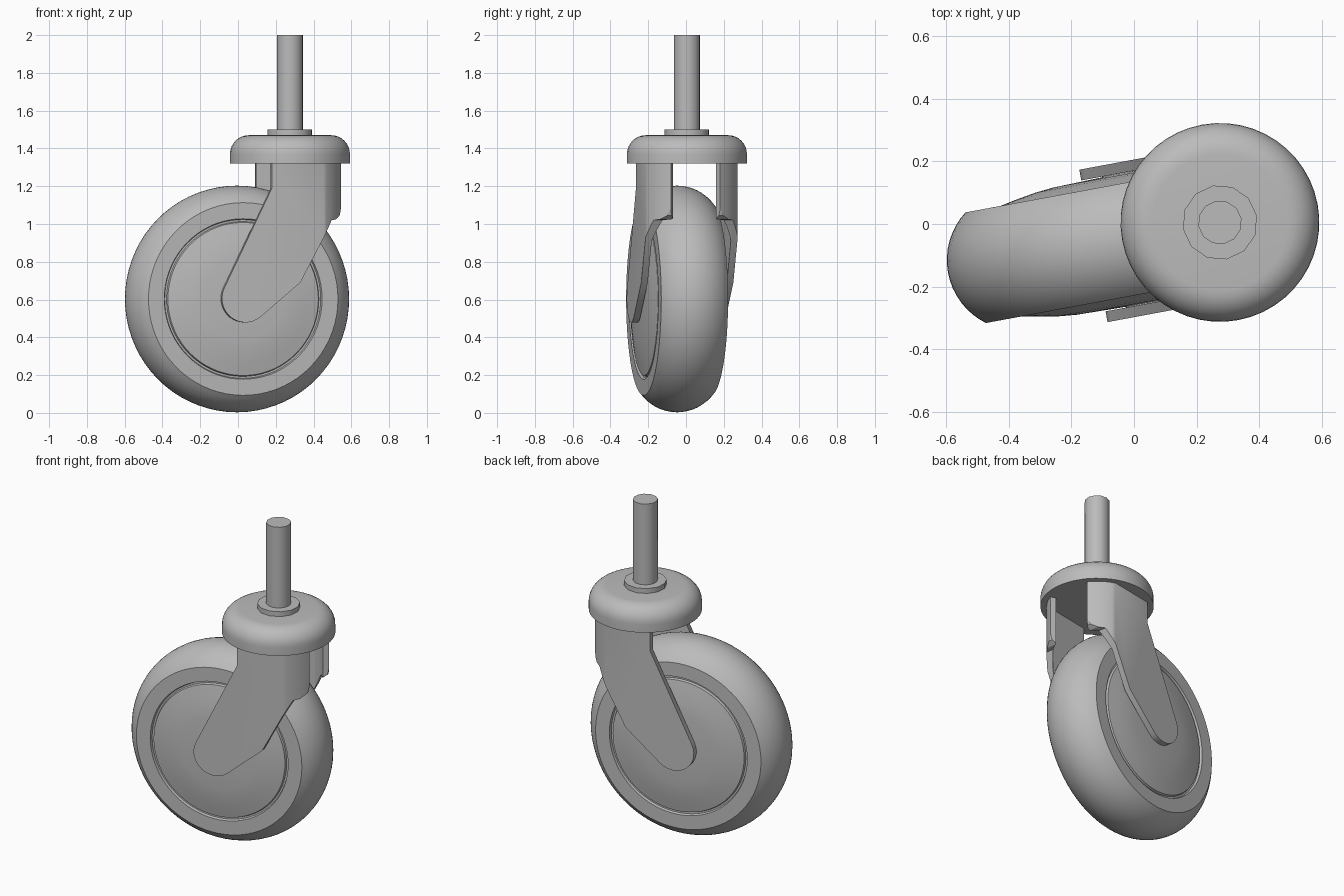
import bpy, bmesh
from math import cos, sin, radians, asin, degrees
from mathutils import Matrix, Vector

if "Cube" in bpy.data.objects:
    bpy.data.objects.remove(bpy.data.objects["Cube"], do_unlink=True)

GREY = bpy.data.materials.new("plain grey")
GREY.use_nodes = True
GREY.diffuse_color = (0.5, 0.5, 0.5, 1)
GREY.node_tree.nodes["Principled BSDF"].inputs["Base Color"].default_value = (0.5, 0.5, 0.5, 1)

# Swivel frame: origin on the stem axis, wheel trailing along local -x
SWIVEL = Matrix.Translation((0.275, 0.005, 0)) @ Matrix.Rotation(radians(10.5), 4, 'Z')
AXLE_X, AXLE_Z = -0.285, 0.603
AXLE = SWIVEL @ Matrix.Translation((AXLE_X, 0, AXLE_Z)) @ Matrix.Rotation(radians(-90), 4, 'X')


def finish(name, bm, matrix):
    bmesh.ops.recalc_face_normals(bm, faces=bm.faces)
    mesh = bpy.data.meshes.new(name)
    bm.to_mesh(mesh)
    bm.free()
    mesh.materials.append(GREY)
    obj = bpy.data.objects.new(name, mesh)
    bpy.context.collection.objects.link(obj)
    obj.matrix_world = matrix
    return obj


def activate(obj):
    bpy.ops.object.select_all(action='DESELECT')
    obj.select_set(True)
    bpy.context.view_layer.objects.active = obj


def smooth(obj, angle):
    activate(obj)
    bpy.ops.object.shade_smooth_by_angle(angle=radians(angle))


def lathe(name, profile, matrix, segments, angle=30):
    """Spin (radius, height) points about the local z axis."""
    bm = bmesh.new()
    verts = [bm.verts.new((r, 0, h)) for r, h in profile]
    edges = [bm.edges.new(pair) for pair in zip(verts, verts[1:])]
    bmesh.ops.spin(bm, geom=verts + edges, cent=(0, 0, 0), axis=(0, 0, 1),
                   angle=radians(360), steps=segments, use_merge=True)
    bmesh.ops.remove_doubles(bm, verts=bm.verts, dist=1e-5)
    obj = finish(name, bm, matrix)
    smooth(obj, angle)
    return obj


def prism(name, points, offset):
    """Extrude a closed outline along a vector."""
    bm = bmesh.new()
    face = bm.faces.new([bm.verts.new(p) for p in points])
    new = bmesh.ops.extrude_face_region(bm, geom=[face])["geom"]
    bmesh.ops.translate(bm, vec=offset, verts=[v for v in new if isinstance(v, bmesh.types.BMVert)])
    return finish(name, bm, SWIVEL)


def arc(cx, cy, r, start, end, steps):
    angles = [radians(start + (end - start) * i / steps) for i in range(steps + 1)]
    return [(cx + r * cos(a), cy + r * sin(a)) for a in angles]


# Tyre: rounded tread with flat side walls
tread = arc(0.375, 0, 0.225, -53.1, 53.1, 16)
lathe("tyre", [(0.425, -0.18)] + tread + [(0.425, 0.18)], AXLE, 72)

# Hub: shallow groove, then a low dome on each side
side = [(0.425, 0.18), (0.42, 0.165), (0.41, 0.165), (0.405, 0.178),
        (0.34, 0.191), (0.28, 0.201), (0.22, 0.207), (0, 0.212)]
lathe("hub", [(r, -h) for r, h in reversed(side)] + side, AXLE, 72)

# Axle pin between the fork legs
lathe("axle_pin", [(0, -0.23), (0.06, -0.23), (0.06, 0.23), (0, 0.23)], AXLE, 24)

# Swivel cap, collar and stem
lathe("swivel_cap", [(0, 1.32), (0.318, 1.32)] + arc(0.218, 1.37, 0.1, 0, 90, 8) + [(0, 1.47)],
      SWIVEL, 48)
lathe("collar", [(0, 1.46), (0.12, 1.46), (0.12, 1.5), (0, 1.5)], SWIVEL, 12, 35)
lathe("stem", [(0, 1.48), (0.07, 1.48), (0.07, 2), (0, 2)], SWIVEL, 12, 35)

# Fork legs: flat plate wrapping into a curved shell, trimmed to the side outline
outline = [(-0.143, 1.5), (-0.143, 1.19)]
outline += arc(AXLE_X, AXLE_Z + 0.003, 0.127, 154, 310, 14)
outline += [(0.01, 0.69), (0.185, 1.02), (0.215, 1.025), (0.24, 1.045), (0.252, 1.09), (0.3, 1.1), (0.3, 1.5)]
OUT_Y, IN_Y, OUT_R, IN_R, END = 0.248, 0.213, 0.283, 0.248, 28

for name, sign in (("left_fork_leg", 1), ("right_fork_leg", -1)):
    section = [(-0.6, OUT_Y)] + arc(0, 0, OUT_R, degrees(asin(OUT_Y / OUT_R)), END, 8)
    section += arc(0, 0, IN_R, END, degrees(asin(IN_Y / IN_R)), 8) + [(-0.6, IN_Y)]
    leg = prism(name, [(x, sign * y, 0.3) for x, y in section], Vector((0, 0, 1.03)))
    cutter = prism("leg_cutter", [(x, -0.4, z) for x, z in outline], Vector((0, 0.8, 0)))
    cutter.hide_render = True
    trim = leg.modifiers.new("trim", 'BOOLEAN')
    trim.operation = 'INTERSECT'
    trim.solver = 'EXACT'
    trim.object = cutter
    bpy.context.view_layer.update()
    activate(leg)
    bpy.ops.object.modifier_apply(modifier=trim.name)
    bpy.data.objects.remove(cutter, do_unlink=True)
    smooth(leg, 32)
